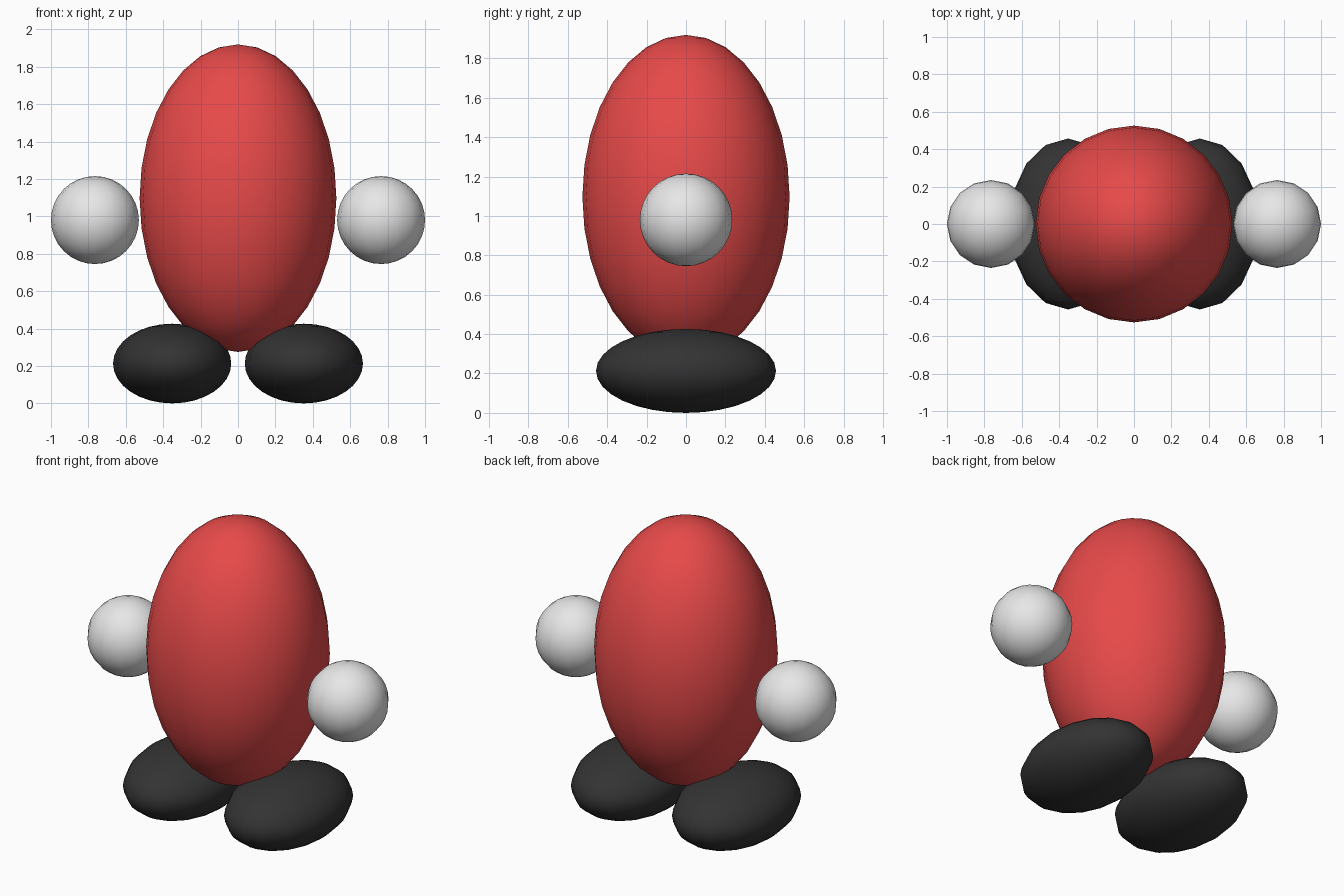
import bpy

if "Cube" in bpy.data.objects:
    bpy.data.objects.remove(bpy.data.objects["Cube"])


def material(name, colour):
    mat = bpy.data.materials.new(name)
    mat.diffuse_color = (*colour, 1.0)
    mat.use_nodes = True
    mat.node_tree.nodes["Principled BSDF"].inputs["Base Color"].default_value = mat.diffuse_color
    return mat


def ellipsoid(name, centre, radii, segments, mat):
    bpy.ops.mesh.primitive_uv_sphere_add(segments=segments, ring_count=16, radius=1)
    obj = bpy.context.object
    obj.name = name
    obj.scale = radii
    bpy.ops.object.transform_apply(location=False, rotation=False, scale=True)
    obj.location = centre
    obj.data.materials.append(mat)
    bpy.ops.object.shade_smooth()
    return obj


red = material("warm red", (0.95, 0.08, 0.08))
white = material("white", (0.95, 0.95, 0.95))
black = material("charcoal", (0.033, 0.033, 0.033))

# Tall egg-shaped body
ellipsoid("body", (0, 0, 1.097), (0.526, 0.526, 0.822), 24, red)

# Floating hands and flattened feet on both sides
for side, label in ((-1, "left"), (1, "right")):
    ellipsoid(label + "_hand", (side * 0.765, 0, 0.98), (0.235, 0.235, 0.235), 16, white)
    ellipsoid(label + "_foot", (side * 0.352, 0, 0.213), (0.316, 0.457, 0.213), 16, black)
